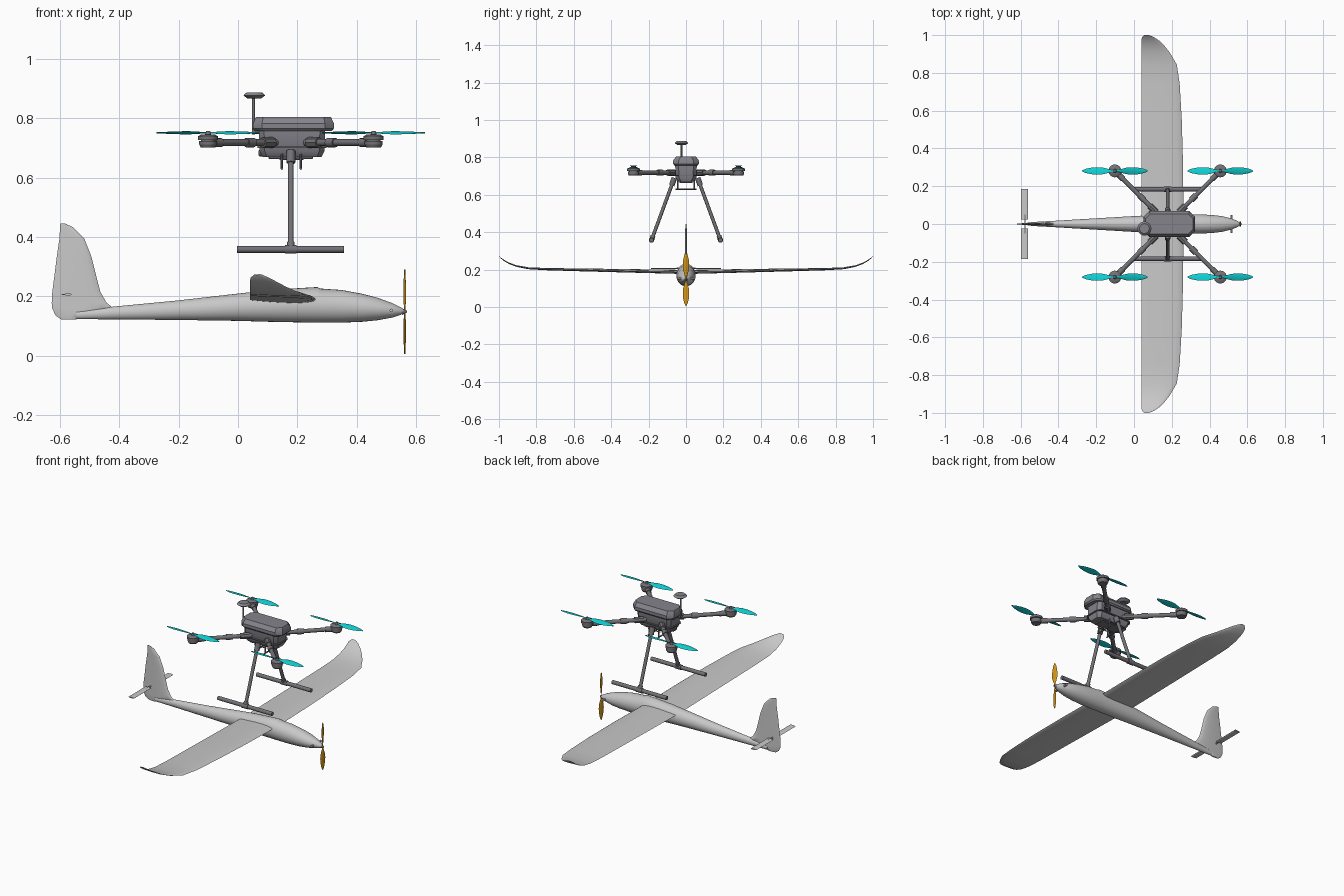
import bpy, bmesh, math
from mathutils import Vector, Matrix

cube = bpy.data.objects.get("Cube")
if cube:
    bpy.data.objects.remove(cube, do_unlink=True)

parts = []


def material(name, rgb):
    m = bpy.data.materials.new(name)
    m.use_nodes = True
    m.diffuse_color = (*rgb, 1)
    m.node_tree.nodes["Principled BSDF"].inputs["Base Color"].default_value = (*rgb, 1)
    return m


GLIDER = material("light grey", (0.58, 0.58, 0.58))
CASE = material("blue grey", (0.23, 0.23, 0.26))
FRAME = material("dark grey", (0.17, 0.17, 0.185))
TEAL = material("teal", (0.005, 0.62, 0.64))
ORANGE = material("orange", (0.65, 0.31, 0.01))


def finish(name, bm, mat):
    bmesh.ops.recalc_face_normals(bm, faces=bm.faces)
    me = bpy.data.meshes.new(name)
    bm.to_mesh(me)
    bm.free()
    me.materials.append(mat)
    ob = bpy.data.objects.new(name, me)
    bpy.context.scene.collection.objects.link(ob)
    parts.append(ob)
    return ob


def loft(name, rings, mat):
    """Skin a list of equal-length point rings and cap both ends."""
    bm = bmesh.new()
    vs = [[bm.verts.new(p) for p in ring] for ring in rings]
    n = len(rings[0])
    for a, b in zip(vs, vs[1:]):
        for i in range(n):
            j = (i + 1) % n
            bm.faces.new((a[i], a[j], b[j], b[i]))
    bm.faces.new(vs[0])
    bm.faces.new(vs[-1])
    return finish(name, bm, mat)


def tube(name, p, q, r, mat, r2=None, seg=16):
    p, q = Vector(p), Vector(q)
    bm = bmesh.new()
    rot = (q - p).to_track_quat('Z', 'Y').to_matrix().to_4x4()
    bmesh.ops.create_cone(bm, cap_ends=True, segments=seg, radius1=r,
                          radius2=r if r2 is None else r2, depth=(q - p).length,
                          matrix=Matrix.Translation((p + q) / 2) @ rot)
    return finish(name, bm, mat)


def box(name, centre, size, mat, turn=0, bevel=0.0):
    bm = bmesh.new()
    bmesh.ops.create_cube(bm, size=1, matrix=Matrix.Translation(centre)
                          @ Matrix.Rotation(turn, 4, 'Z') @ Matrix.Diagonal((*size, 1)))
    if bevel:
        bmesh.ops.bevel(bm, geom=bm.edges[:], offset=bevel, segments=1, affect='EDGES')
    return finish(name, bm, mat)


def foil(lead, trail, thick, n=16):
    """Airfoil outline as (chord position, thickness offset) pairs."""
    pts = []
    for i in range(n):
        a = 2 * math.pi * i / n
        u = (1 + math.cos(a)) / 2          # 1 at the leading edge
        pts.append((trail + (lead - trail) * u,
                    thick / 2 * math.sin(a) * (0.3 + 0.9 * u)))
    return pts


def blade_pair(name, matrix, length, width, mat):
    """Two-blade propeller lying along local x, spinning about local z."""
    stations = [(0.0, 0.22), (0.1, 0.25), (0.2, 0.55), (0.35, 0.9), (0.5, 1.0),
                (0.7, 0.9), (0.87, 0.6), (0.96, 0.3), (1.0, 0.06)]
    for side in (0, 1):
        rings = []
        for t, w in stations:
            pitch = math.radians(22 - 14 * t)
            ring = []
            for i in range(8):
                a = math.pi * i / 4
                c, h = math.cos(a) * w * width / 2, math.sin(a) * 0.002
                v = Vector((t * length, c * math.cos(pitch) - h * math.sin(pitch),
                            c * math.sin(pitch) + h * math.cos(pitch)))
                ring.append(matrix @ Matrix.Rotation(side * math.pi, 4, 'Z') @ v)
            rings.append(ring)
        loft(f"{name}_blade_{side + 1}", rings, mat)


def octagon(cx, hx, hy, cut, z):
    q = [(hx, hy - cut), (hx - cut, hy), (cut - hx, hy), (-hx, hy - cut),
         (-hx, cut - hy), (cut - hx, -hy), (hx - cut, -hy), (hx, cut - hy)]
    return [(cx + x, y, z) for x, y in q]


# ---- Glider: fuselage stations are (x, bottom, top, half width)
body = [(-0.545, 0.123, 0.150, 0.010), (-0.42, 0.122, 0.165, 0.017),
        (-0.20, 0.120, 0.186, 0.030), (0.0, 0.117, 0.209, 0.042),
        (0.10, 0.114, 0.220, 0.047), (0.20, 0.112, 0.227, 0.050),
        (0.268, 0.111, 0.231, 0.051), (0.276, 0.111, 0.226, 0.051),
        (0.35, 0.111, 0.221, 0.051), (0.42, 0.114, 0.208, 0.047),
        (0.47, 0.119, 0.195, 0.041), (0.52, 0.128, 0.177, 0.028),
        (0.548, 0.137, 0.163, 0.016), (0.558, 0.143, 0.156, 0.008)]
rings = []
for x, lo, hi, w in body:
    rings.append([(x, w * math.cos(a), (lo + hi) / 2 + (hi - lo) / 2 * math.sin(a))
                  for a in [2 * math.pi * i / 28 for i in range(28)]])
loft("fuselage", rings, GLIDER)

# Wing stations are (y, leading x, trailing x, z, thickness)
half = [(0.0, 0.262, 0.04, 0.187, 0.026), (0.3, 0.26, 0.04, 0.193, 0.022),
        (0.55, 0.253, 0.04, 0.198, 0.018), (0.74, 0.242, 0.04, 0.202, 0.014),
        (0.843, 0.227, 0.04, 0.207, 0.012), (0.907, 0.19, 0.04, 0.219, 0.010),
        (0.945, 0.160, 0.04, 0.233, 0.009), (0.972, 0.132, 0.04, 0.248, 0.008),
        (0.99, 0.105, 0.042, 0.262, 0.006), (1.0, 0.08, 0.055, 0.273, 0.003)]
span = [(-s[0], *s[1:]) for s in reversed(half[1:])] + half
loft("wing", [[(c, y, z + t) for c, t in foil(le, te, th)]
              for y, le, te, z, th in span], GLIDER)

# Fin stations are (z, trailing x, leading x, thickness)
fin = [(0.121, -0.595, -0.545, 0.010), (0.135, -0.615, -0.535, 0.016),
       (0.160, -0.627, -0.42, 0.020), (0.178, -0.628, -0.443, 0.019),
       (0.215, -0.626, -0.464, 0.018), (0.276, -0.618, -0.480, 0.016),
       (0.333, -0.611, -0.494, 0.014), (0.394, -0.602, -0.518, 0.012),
       (0.432, -0.600, -0.555, 0.008), (0.445, -0.599, -0.583, 0.003)]
loft("tail_fin", [[(c, t, z) for c, t in foil(le, te, th)]
                  for z, te, le, th in fin], GLIDER)

# Tailplane halves on a thin spar
tube("tailplane_spar", (-0.577, -0.05, 0.206), (-0.577, 0.05, 0.206), 0.004, GLIDER, seg=10)
for s, label in ((1, "back"), (-1, "front")):
    loft(f"tailplane_{label}", [[(c, s * y, 0.206 + t) for c, t in foil(-0.560, -0.597, 0.008)]
                                for y in (0.025, 0.186)], GLIDER)
    # Small air inlet at the side of the nose
    tube(f"nose_inlet_{label}", (0.517, s * 0.02, 0.152), (0.517, s * 0.048, 0.152),
         0.006, GLIDER, seg=10)

# Nose propeller
tube("spinner", (0.553, 0, 0.148), (0.570, 0, 0.148), 0.011, FRAME, r2=0.003)
blade_pair("nose_propeller", Matrix.Translation((0.562, 0, 0.148)) @
           Matrix.Rotation(math.pi / 2, 4, 'Y'), 0.142, 0.036, ORANGE)

# ---- Multicopter: body shells
CX = 0.178
loft("upper_case", [octagon(0.187, 0.130, 0.063, 0.028, 0.757),
                    octagon(0.187, 0.136, 0.069, 0.030, 0.765),
                    octagon(0.187, 0.136, 0.069, 0.030, 0.783),
                    octagon(0.187, 0.126, 0.052, 0.024, 0.805)], CASE)
loft("lower_case", [octagon(0.182, 0.100, 0.040, 0.015, 0.670),
                    octagon(0.182, 0.110, 0.055, 0.018, 0.690),
                    octagon(0.182, 0.112, 0.058, 0.018, 0.758)], CASE)
loft("body_plate", [octagon(0.182, 0.117, 0.064, 0.02, 0.700),
                    octagon(0.182, 0.117, 0.064, 0.02, 0.706)], FRAME)

# Satellite receiver on its mast
tube("receiver_mast", (0.052, -0.024, 0.745), (0.052, -0.024, 0.872), 0.005, FRAME)
box("mast_bracket", (0.062, -0.024, 0.755), (0.03, 0.02, 0.016), FRAME)
tube("receiver_base", (0.055, -0.024, 0.866), (0.055, -0.024, 0.877), 0.022, CASE, r2=0.037, seg=24)
tube("receiver_dome", (0.055, -0.024, 0.877), (0.055, -0.024, 0.887), 0.037, CASE, r2=0.026, seg=24)

# Arms, motors and rotors at the four corners
for sx, lx in ((1, "left"), (-1, "right")):
    for sy, ly in ((1, "back"), (-1, "front")):
        tag = f"{ly}_{lx}"
        at = lambda d, z=0.718: Vector((CX + sx * d, sy * (d * 1.0 + 0.002), z))
        tube(f"arm_{tag}", at(0.05), at(0.275), 0.0115, FRAME)
        tube(f"arm_root_clamp_{tag}", at(0.06), at(0.095), 0.018, FRAME, seg=8)
        tube(f"arm_hinge_{tag}", at(0.125), at(0.15), 0.016, FRAME, seg=12)
        tube(f"arm_end_sleeve_{tag}", at(0.235), at(0.26), 0.015, FRAME, seg=12)
        m = at(0.279)
        for label, lo, hi, r1, r2 in (("mount", 0.702, 0.712, 0.025, 0.030),
                                      ("motor", 0.712, 0.724, 0.030, 0.030),
                                      ("motor_bell", 0.726, 0.740, 0.034, 0.034),
                                      ("motor_cap", 0.740, 0.746, 0.032, 0.022),
                                      ("motor_core", 0.720, 0.730, 0.024, 0.024),
                                      ("rotor_hub", 0.745, 0.757, 0.010, 0.007)):
            tube(f"{label}_{tag}", (m.x, m.y, lo), (m.x, m.y, hi), r1, FRAME, r2=r2, seg=24)
        blade_pair(f"rotor_{tag}", Matrix.Translation((m.x, m.y, 0.751)), 0.174, 0.040, TEAL)

# Landing legs and skids
for s, label in ((1, "back"), (-1, "front")):
    top, foot = Vector((CX, s * 0.062, 0.690)), Vector((CX, s * 0.184, 0.358))
    tube(f"landing_leg_{label}", top, foot, 0.0095, FRAME)
    tube(f"leg_socket_{label}", top, top.lerp(foot, 0.12), 0.015, FRAME, seg=12)
    tube(f"leg_foot_sleeve_{label}", top.lerp(foot, 0.93), foot, 0.013, FRAME, seg=12)
    tube(f"skid_{label}", (-0.003, s * 0.184, 0.358), (0.358, s * 0.184, 0.358), 0.0115, FRAME)
    tube(f"skid_tee_{label}", (CX - 0.02, s * 0.184, 0.358), (CX + 0.02, s * 0.184, 0.358),
         0.0145, FRAME)
    # Payload rail and its hangers
    tube(f"payload_rail_{label}", (0.140, s * 0.045, 0.662), (0.220, s * 0.045, 0.662),
         0.003, FRAME, seg=8)
    for x in (0.148, 0.212):
        tube(f"rail_hanger_{label}", (x, s * 0.045, 0.630), (x, s * 0.045, 0.695),
             0.004, FRAME, seg=8)
for x in (0.148, 0.212):
    tube("payload_crossbar", (x, -0.055, 0.630), (x, 0.055, 0.630), 0.004, FRAME, seg=8)
box("battery_tray", (0.178, 0, 0.668), (0.15, 0.07, 0.012), FRAME, bevel=0.003)
box("rear_sensor", (0.082, 0, 0.683), (0.025, 0.04, 0.024), FRAME, bevel=0.004)

# Smooth the curved surfaces and keep the hard edges
bpy.ops.object.select_all(action='DESELECT')
for ob in parts:
    ob.select_set(True)
bpy.context.view_layer.objects.active = parts[0]
bpy.ops.object.shade_smooth_by_angle(angle=math.radians(35))
